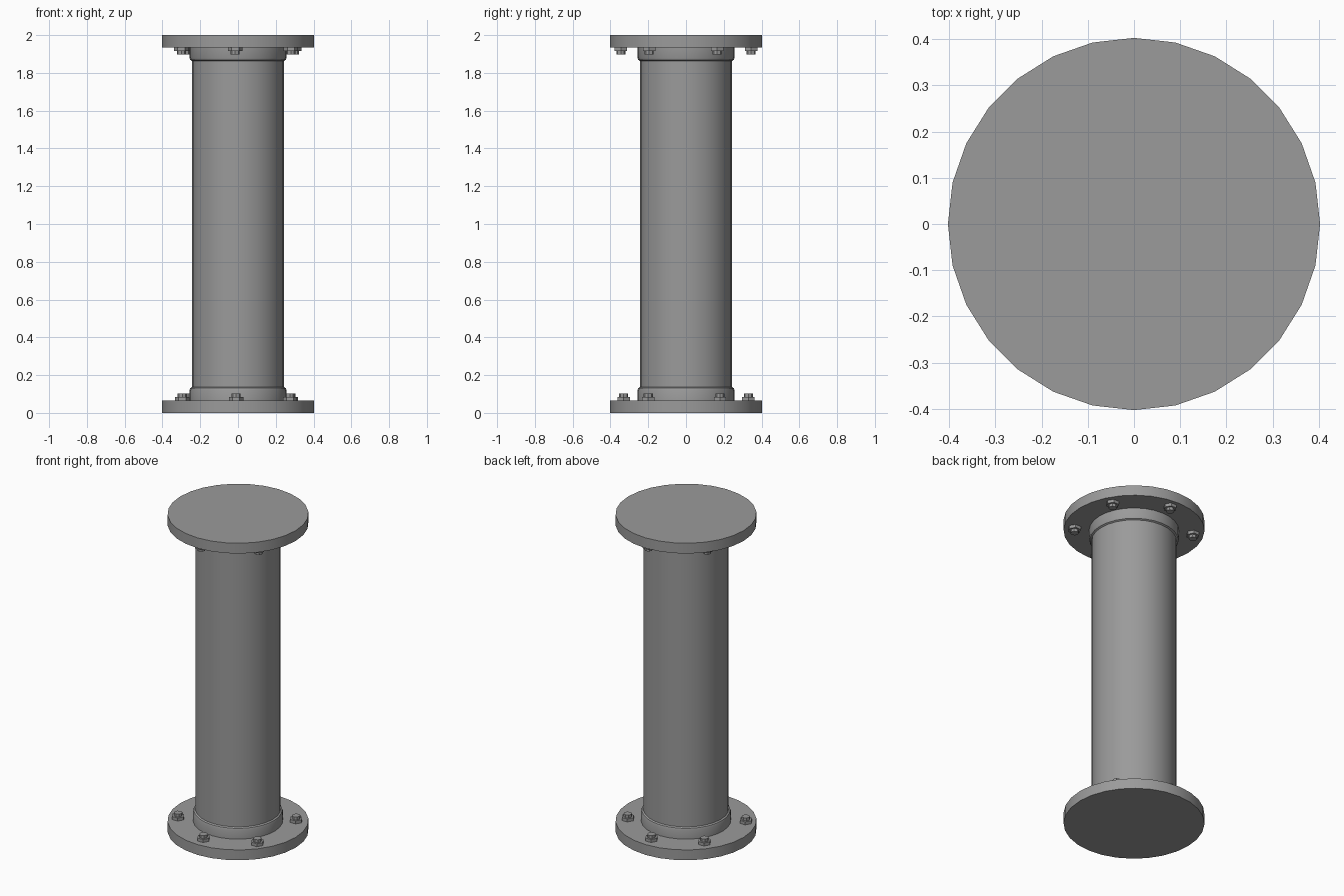
import bpy, bmesh
from math import sin, cos, pi

if "Cube" in bpy.data.objects:
    bpy.data.objects.remove(bpy.data.objects["Cube"])

SIDES = 28

# Dark grey metal
metal = bpy.data.materials.new("dark_grey_metal")
metal.diffuse_color = (0.325, 0.325, 0.325, 1)
metal.use_nodes = True
metal.node_tree.nodes["Principled BSDF"].inputs["Base Color"].default_value = metal.diffuse_color


def make_object(name, bm, smooth=True):
    bmesh.ops.recalc_face_normals(bm, faces=bm.faces[:])
    me = bpy.data.meshes.new(name)
    bm.to_mesh(me)
    bm.free()
    me.materials.append(metal)
    ob = bpy.data.objects.new(name, me)
    bpy.context.collection.objects.link(ob)
    if smooth:
        bpy.ops.object.select_all(action='DESELECT')
        ob.select_set(True)
        bpy.context.view_layer.objects.active = ob
        bpy.ops.object.shade_smooth_by_angle(angle=0.5)
    return ob


def lathe(bm, profile, sides=SIDES, x=0, y=0, cap=True):
    """Spin an (r, z) profile into rings, optionally capped at both ends."""
    rings = [[bm.verts.new((x + r * cos(2 * pi * i / sides),
                            y + r * sin(2 * pi * i / sides), z))
              for i in range(sides)] for r, z in profile]
    for a, b in zip(rings, rings[1:]):
        for i in range(sides):
            j = (i + 1) % sides
            bm.faces.new((a[i], a[j], b[j], b[i]))
    if cap:
        bm.faces.new(rings[0])
        bm.faces.new(rings[-1])


# Main pipe, running between the flanges
bm = bmesh.new()
lathe(bm, [(0.244, 0.06), (0.244, 1.94)], cap=False)
make_object("pipe", bm)

# Slightly uneven bolt layouts: the top one is turned over and a bit wider
BOLTS = {
    "bottom": [(0.28, 0.18), (0.01, 0.33), (-0.265, 0.195),
               (-0.295, -0.175), (-0.01, -0.33), (0.275, -0.2)],
    "top": [(0.298, 0.165), (0.02, 0.345), (-0.28, 0.19),
            (-0.3, -0.185), (-0.015, -0.345), (0.28, -0.195)],
}

for end, spots in BOLTS.items():
    def z(h):
        return h if end == "bottom" else 2 - h

    # Flange disc
    bm = bmesh.new()
    lathe(bm, [(0.403, z(0)), (0.403, z(0.065))])
    make_object(end + "_flange", bm)

    # Collar with a bevelled lip
    bm = bmesh.new()
    lathe(bm, [(0.257, z(0.06)), (0.257, z(0.12)),
               (0.253, z(0.131)), (0.243, z(0.137))], cap=False)
    make_object(end + "_collar", bm)

    # Hex nuts with bolt ends
    for n, (x, y) in enumerate(spots):
        bm = bmesh.new()
        lathe(bm, [(0.038, z(0.06)), (0.038, z(0.084))], 6, x, y)
        lathe(bm, [(0.024, z(0.08)), (0.024, z(0.102))], 8, x, y)
        make_object(f"{end}_bolt_{n + 1}", bm, smooth=False)
